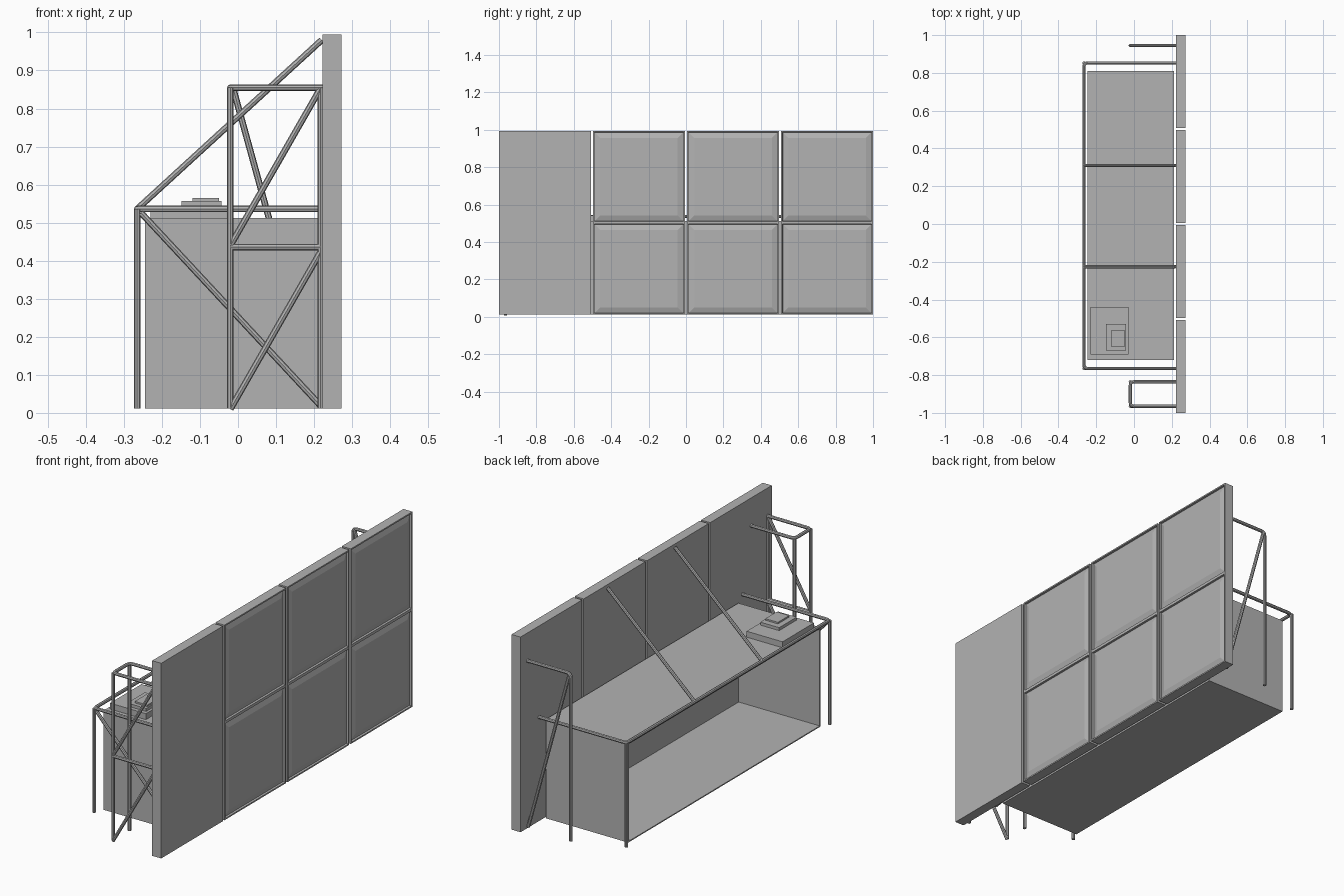
import bpy, bmesh
from mathutils import Vector

if "Cube" in bpy.data.objects:
    bpy.data.objects.remove(bpy.data.objects["Cube"])

grey = bpy.data.materials.new("plain grey")
grey.diffuse_color = (0.45, 0.45, 0.45, 1)
grey.use_nodes = True
grey.node_tree.nodes["Principled BSDF"].inputs["Base Color"].default_value = grey.diffuse_color


def add_object(name, bm):
    me = bpy.data.meshes.new(name)
    bm.to_mesh(me)
    bm.free()
    ob = bpy.data.objects.new(name, me)
    bpy.context.collection.objects.link(ob)
    me.materials.append(grey)
    return ob


def box_bm(x0, x1, y0, y1, z0, z1):
    bm = bmesh.new()
    bmesh.ops.create_cube(bm, size=1)
    for v in bm.verts:
        v.co = ((x0 + x1) / 2 + v.co.x * (x1 - x0),
                (y0 + y1) / 2 + v.co.y * (y1 - y0),
                (z0 + z1) / 2 + v.co.z * (z1 - z0))
    return bm


def fillet(pts, r):
    # round the inner corners of a polyline
    pts = [Vector(p) for p in pts]
    out = [pts[0]]
    for a, p, b in zip(pts, pts[1:], pts[2:]):
        s, e = p + (a - p).normalized() * r, p + (b - p).normalized() * r
        for i in range(5):
            t = i / 4
            out.append(s * (1 - t) ** 2 + p * 2 * t * (1 - t) + e * t * t)
    return out + [pts[-1]]


def tube(name, pts, r=0.0085):
    path = fillet(pts, 0.022)
    cu = bpy.data.curves.new(name, 'CURVE')
    cu.dimensions = '3D'
    cu.bevel_depth = r
    cu.bevel_resolution = 2
    cu.use_fill_caps = True
    sp = cu.splines.new('POLY')
    sp.points.add(len(path) - 1)
    for q, p in zip(sp.points, path):
        q.co = (*p, 1)
    ob = bpy.data.objects.new(name, cu)
    bpy.context.collection.objects.link(ob)
    cu.materials.append(grey)
    bpy.ops.object.select_all(action='DESELECT')
    ob.select_set(True)
    bpy.context.view_layer.objects.active = ob
    bpy.ops.object.convert(target='MESH')
    bpy.ops.object.shade_smooth_by_angle()


# Wall panels: the first is plain, the others carry two fielded cells
PX, WALL = 0.272, 0.222
for i in range(4):
    y0 = -1 + i * 0.503
    bm = box_bm(WALL, PX, y0, y0 + 0.491, 0.012, 0.995)
    if i:
        bm.normal_update()
        face = next(f for f in bm.faces if f.normal.x > 0.9)
        edges = [e for e in face.edges
                 if abs(e.verts[0].co.z - e.verts[1].co.z) > 0.5]
        bmesh.ops.subdivide_edges(bm, edges=edges, cuts=1)
        bm.normal_update()
        cells = [f for f in bm.faces if f.normal.x > 0.9]
        bmesh.ops.inset_individual(bm, faces=cells, thickness=0.01)
        bmesh.ops.inset_individual(bm, faces=cells, thickness=0.002, depth=-0.01)
        bmesh.ops.inset_individual(bm, faces=cells, thickness=0.042)
        for v in {v for f in cells for v in f.verts}:
            v.co.x = PX - 0.001
    add_object("wall_panel", bm)

# Counter box, open on the working side
bm = box_bm(-0.245, 0.212, -0.72, 0.81, 0.012, 0.512)
bm.normal_update()
bmesh.ops.delete(bm, geom=[f for f in bm.faces if f.normal.x < -0.9],
                 context='FACES_ONLY')
counter = add_object("counter", bm)
mod = counter.modifiers.new("thickness", 'SOLIDIFY')
mod.thickness = 0.008
mod.offset = -1

# Stepped device on the counter
add_object("device_base", box_bm(-0.23, -0.03, -0.69, -0.44, 0.512, 0.542))
add_object("device_body", box_bm(-0.148, -0.043, -0.67, -0.53, 0.542, 0.557))
add_object("device_top", box_bm(-0.12, -0.05, -0.65, -0.56, 0.557, 0.565))

# Rail around the counter with its legs
RX, RZ = -0.265, 0.536
tube("counter_rail", [(WALL, -0.765, RZ), (RX, -0.765, RZ),
                      (RX, 0.853, RZ), (WALL, 0.853, RZ)])
for y in (-0.765, 0.853):
    tube("counter_leg", [(RX, y, 0.012), (RX, y, RZ)])
tube("counter_brace", [(RX + 0.01, -0.765, RZ - 0.01), (0.218, -0.765, 0.018)])

# Sloping stays from the rail up to the wall
for y in (-0.226, 0.31):
    tube("wall_stay", [(RX, y, RZ), (0.22, y, 0.98)])

# Braced end frame on the near side
EX, EZ, IN, OUT = -0.02, 0.855, -0.835, -0.965
tube("end_frame_rail", [(WALL, IN, EZ), (EX, IN, EZ),
                        (EX, OUT, EZ), (WALL, OUT, EZ)])
for y in (IN, OUT):
    tube("end_frame_leg", [(EX, y, 0.012), (EX, y, EZ)])
tube("end_frame_wall_post", [(0.217, OUT, 0.012), (0.217, OUT, EZ)])
tube("end_frame_mid_rail", [(EX, OUT, 0.436), (0.217, OUT, 0.436)])
for z in (0.01, 0.44):
    tube("end_frame_brace", [(EX, OUT, z), (0.215, OUT, z + 0.41)])

# Single support on the far side
tube("far_support", [(WALL, 0.945, EZ), (EX, 0.945, EZ), (EX, 0.945, 0.012)])
tube("far_brace", [(-0.012, 0.945, 0.85), (0.217, 0.945, 0.02)])
